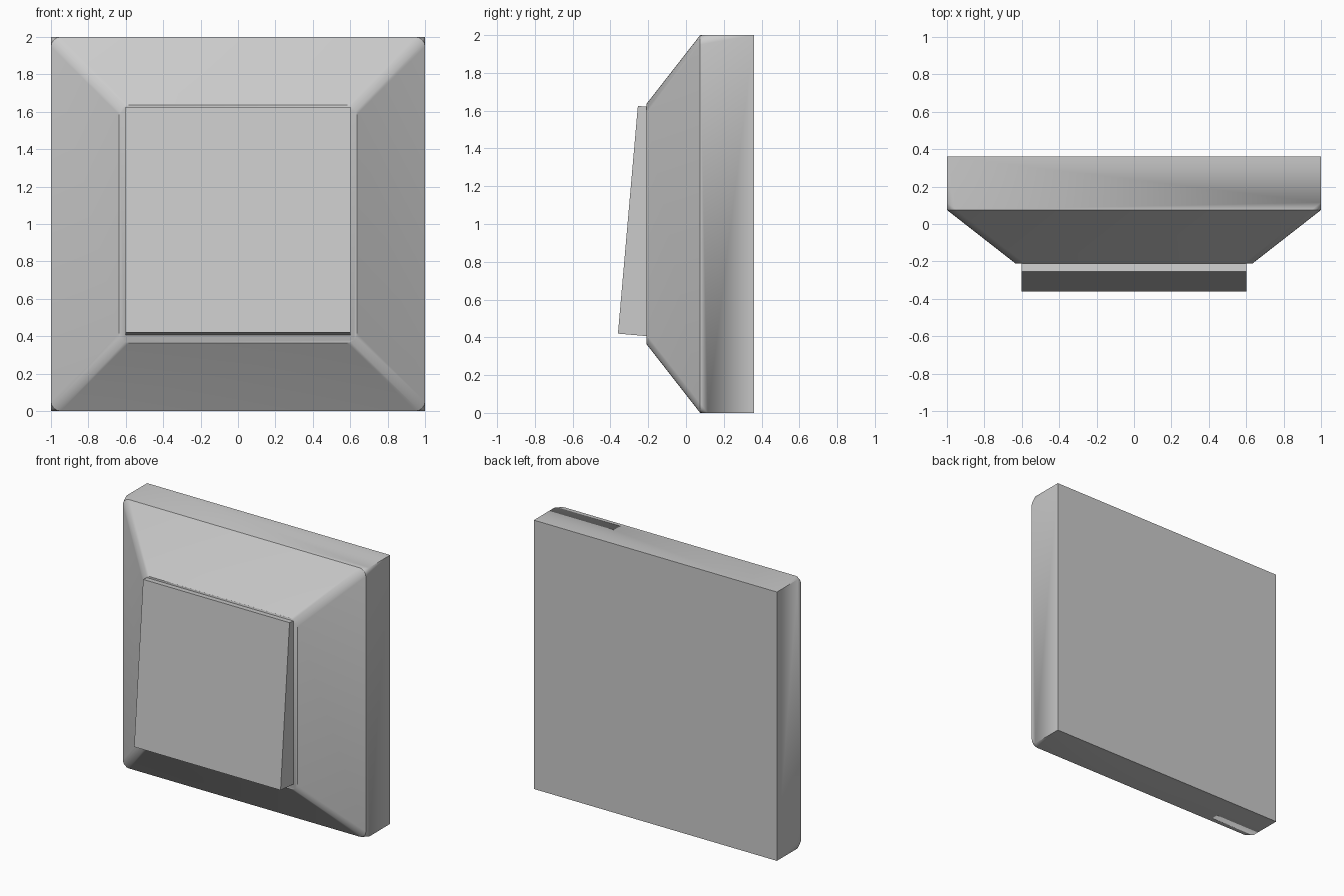
import bpy, bmesh, math
from mathutils import Matrix

if "Cube" in bpy.data.objects:
    bpy.data.objects.remove(bpy.data.objects["Cube"])


def add_object(name, bm):
    mesh = bpy.data.meshes.new(name)
    bmesh.ops.recalc_face_normals(bm, faces=bm.faces)
    bm.to_mesh(mesh)
    bm.free()
    obj = bpy.data.objects.new(name, mesh)
    bpy.context.collection.objects.link(obj)
    return obj


# Wall plate: three square rings (half size, y) from back to front
bm = bmesh.new()
rings = []
for half, y in [(1.0, 0.36), (1.0, 0.075), (0.635, -0.21)]:
    rings.append([bm.verts.new((sx * half, y, 1 + sz * half))
                  for sx, sz in [(-1, -1), (1, -1), (1, 1), (-1, 1)]])
bm.faces.new(rings[0])
bm.faces.new(rings[-1])
for a, b in zip(rings, rings[1:]):
    for i in range(4):
        j = (i + 1) % 4
        bm.faces.new((a[i], a[j], b[j], b[i]))
bmesh.ops.recalc_face_normals(bm, faces=bm.faces)

# Soften the four sloping corner edges
slanted = [bm.edges.get((rings[1][i], rings[2][i])) for i in range(4)]
bmesh.ops.bevel(bm, geom=slanted, offset=0.04, segments=4,
                profile=0.5, affect='EDGES')
plate = add_object("wall_plate", bm)
bpy.context.view_layer.objects.active = plate
plate.select_set(True)
bpy.ops.object.shade_smooth_by_angle(angle=math.radians(30))
plate.select_set(False)

# Tilted rocker, partly sunk into the plate
bm = bmesh.new()
bmesh.ops.create_cube(bm, size=1, matrix=Matrix.Diagonal((1.205, 0.24, 1.21, 1)))
rocker = add_object("rocker_switch", bm)
rocker.location = (0, -0.188, 1.012)
rocker.rotation_euler.x = math.radians(-5)
